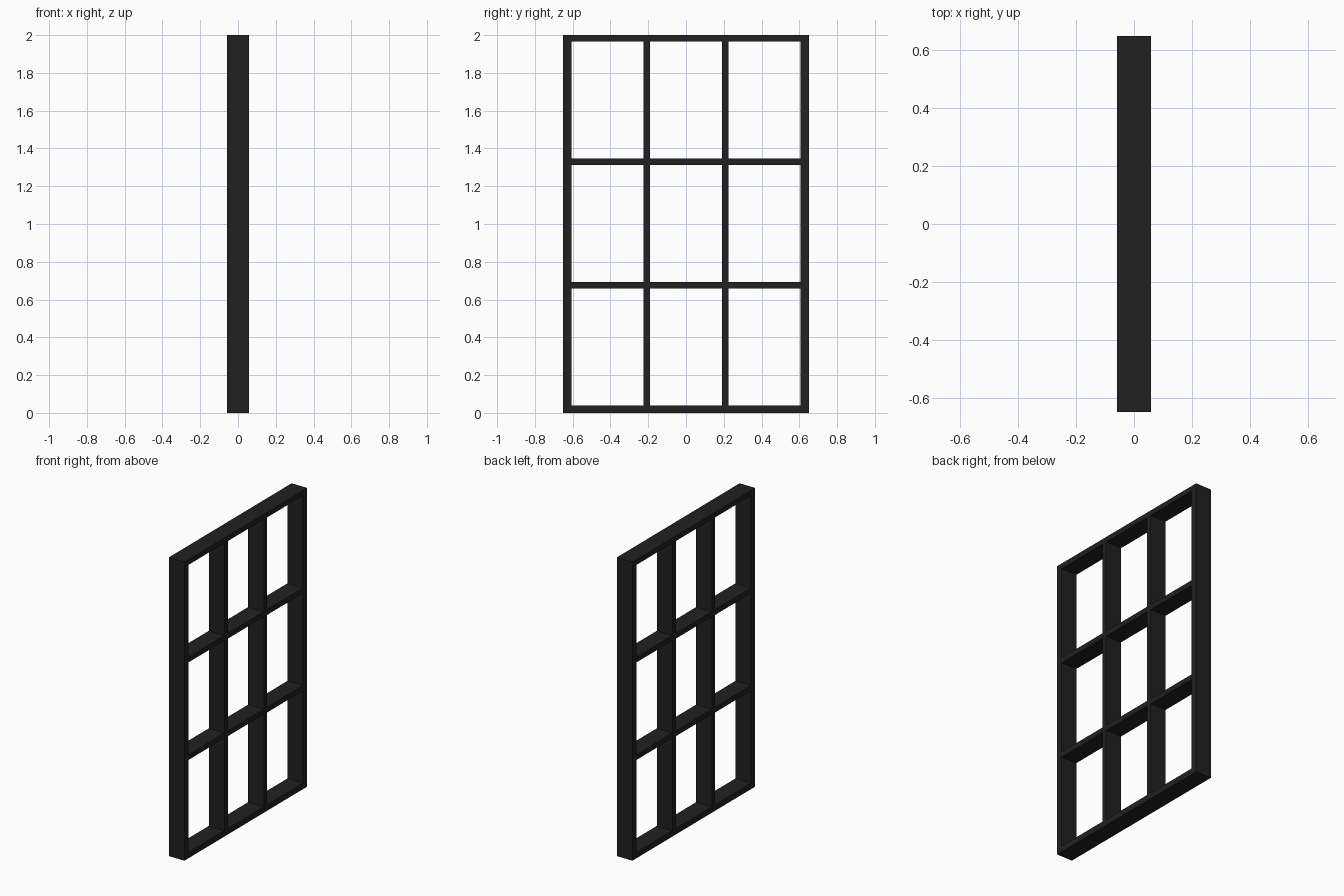
import bpy

if "Cube" in bpy.data.objects:
    bpy.data.objects.remove(bpy.data.objects["Cube"])

H, W, D = 2.0, 1.30, 0.116          # overall height, width, depth
STILE, BAR, SILL = 0.043, 0.035, 0.04
ROWS = COLS = 3

mat = bpy.data.materials.new("black_paint")
mat.diffuse_color = (0.015, 0.015, 0.015, 1)
mat.use_nodes = True
mat.node_tree.nodes["Principled BSDF"].inputs["Base Color"].default_value = mat.diffuse_color


def box(name, y0, y1, z0, z1):
    bpy.ops.mesh.primitive_cube_add(size=1, location=(0, (y0 + y1) / 2, (z0 + z1) / 2))
    ob = bpy.context.object
    ob.name = name
    ob.scale = (D, y1 - y0, z1 - z0)
    bpy.ops.object.transform_apply(location=False, rotation=False, scale=True)
    ob.data.materials.append(mat)


inner = W / 2 - STILE
pane_w = (2 * inner - (COLS - 1) * BAR) / COLS
pane_h = (H - SILL - ROWS * BAR) / ROWS

# Full-height outer stiles
box("left_stile", -W / 2, -inner, 0, H)
box("right_stile", inner, W / 2, 0, H)

# Bottom rail
box("bottom_rail", -inner, inner, 0, SILL)

# Each row: upright dividers, capped by a horizontal bar
for r in range(ROWS):
    z0 = SILL + r * (pane_h + BAR)
    z1 = z0 + pane_h
    for c in range(1, COLS):
        y1 = -inner + c * (pane_w + BAR)
        box(f"upright_divider_{r + 1}_{c}", y1 - BAR, y1, z0, z1)
    name = "top_rail" if r == ROWS - 1 else f"cross_bar_{r + 1}"
    box(name, -inner, inner, z1, z1 + BAR)
